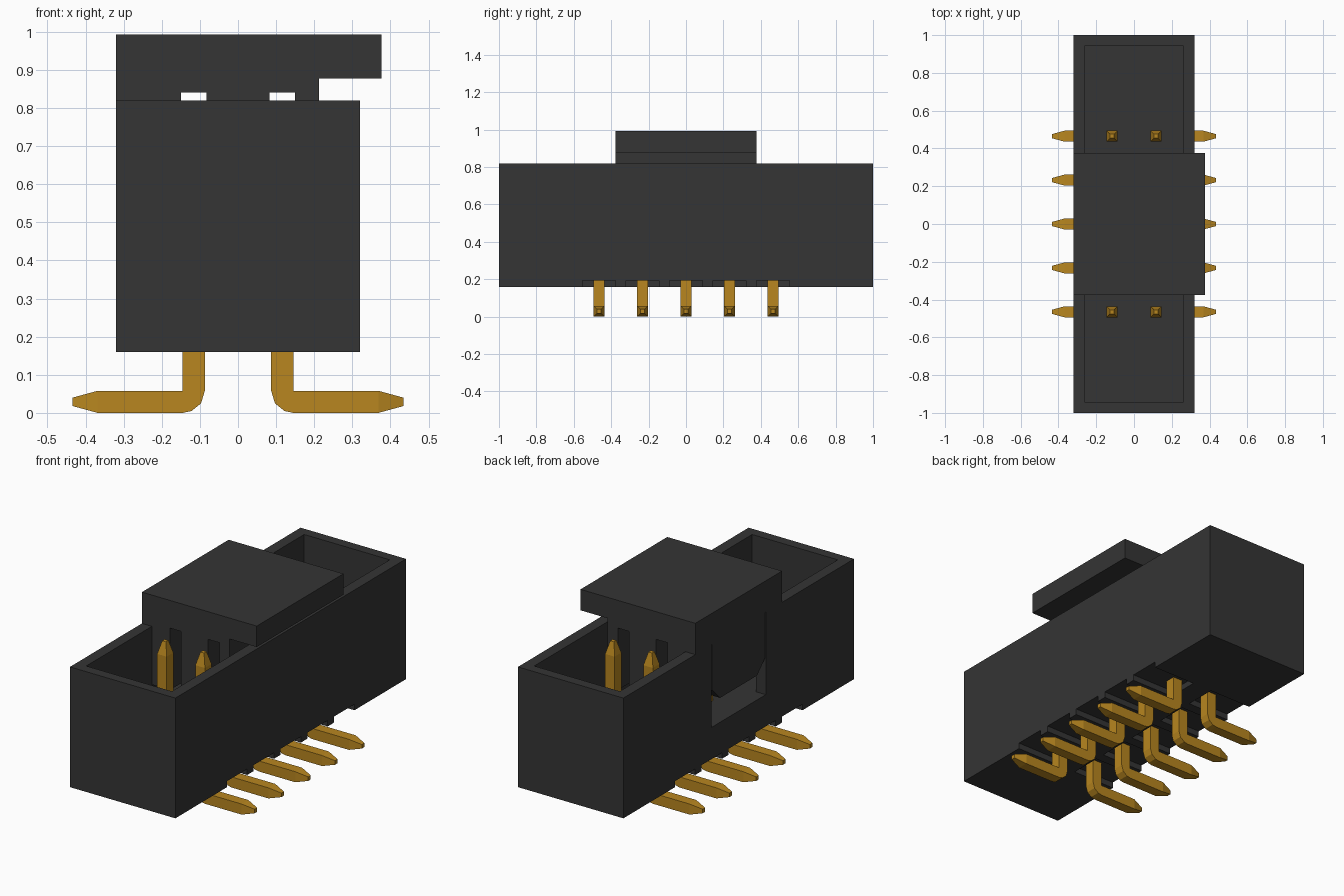
import bpy
import bmesh

if "Cube" in bpy.data.objects:
    bpy.data.objects.remove(bpy.data.objects["Cube"])


def material(name, rgb):
    m = bpy.data.materials.new(name)
    m.use_nodes = True
    m.diffuse_color = (*rgb, 1)
    bsdf = m.node_tree.nodes["Principled BSDF"]
    bsdf.inputs["Base Color"].default_value = (*rgb, 1)
    bsdf.inputs["Roughness"].default_value = 0.6
    return m


BLACK = material("black plastic", (0.035, 0.035, 0.035))
GOLD = material("gold metal", (0.48, 0.24, 0.014))


def finish(name, bm, mat):
    bmesh.ops.remove_doubles(bm, verts=bm.verts, dist=0.0001)
    bmesh.ops.recalc_face_normals(bm, faces=bm.faces)
    mesh = bpy.data.meshes.new(name)
    bm.to_mesh(mesh)
    bm.free()
    mesh.materials.append(mat)
    ob = bpy.data.objects.new(name, mesh)
    bpy.context.collection.objects.link(ob)
    return ob


def add_box(bm, x, y, z):
    verts = bmesh.ops.create_cube(bm, size=1)["verts"]
    for v in verts:
        v.co = [(a + b) / 2 + c * (b - a) for (a, b), c in zip((x, y, z), v.co)]


def boxes(name, *spans):
    bm = bmesh.new()
    for s in spans:
        add_box(bm, *s)
    return finish(name, bm, BLACK)


def extrude(name, points, offset):
    bm = bmesh.new()
    face = bm.faces.new([bm.verts.new(p) for p in points])
    geo = bmesh.ops.extrude_face_region(bm, geom=[face])["geom"]
    moved = [g for g in geo if isinstance(g, bmesh.types.BMVert)]
    bmesh.ops.translate(bm, verts=moved, vec=offset)
    return finish(name, bm, BLACK)


def cut(target, cutter):
    mod = target.modifiers.new("cut", "BOOLEAN")
    mod.operation = "DIFFERENCE"
    mod.solver = "EXACT"
    mod.object = cutter
    cutter.hide_render = True
    bpy.context.view_layer.objects.active = target
    bpy.ops.object.modifier_apply(modifier=mod.name)
    bpy.data.objects.remove(cutter)


PITCH = 0.2325
ROWS = [PITCH * i for i in range(-2, 3)]
PIN_X, HALF = 0.116, 0.029
FLOOR, RIM = 0.367, 0.82

# Shrouded housing: cavity, keying notch, and solder channels underneath
housing = boxes("housing", ((-0.32, 0.32), (-1, 1), (0.16, RIM)))
cut(housing, boxes("cavity", ((-0.26, 0.26), (-0.945, 0.945), (FLOOR, 1))))
cut(housing, boxes("notch", ((-0.4, -0.2), (-0.235, 0.235), (FLOOR, 1))))
cut(housing, boxes("channels", *[
    (span, (y - 0.088, y + 0.088), (0.1, 0.193))
    for y in ROWS for span in ((-0.4, -0.06), (0.06, 0.4))]))

# Pick-up cap: overhanging top and a stem slotted around the pins
STEM, SLOT, SLOT_TOP = 0.5, 0.034, 0.84
profile = [(-0.32, 0.992), (0.377, 0.992), (0.377, 0.877), (0.213, 0.877), (0.213, STEM)]
for x in (PIN_X, -PIN_X):
    profile += [(x + SLOT, STEM), (x + SLOT, SLOT_TOP),
                (x - SLOT, SLOT_TOP), (x - SLOT, STEM)]
profile += [(-0.258, STEM), (-0.258, RIM), (-0.32, RIM)]
extrude("pickup_cap", [(x, -0.376, z) for x, z in profile], (0, 0.752, 0))

# Key tab with chamfered corners that fills the notch
tab = [(-0.23, RIM), (-0.23, 0.57), (-0.16, STEM), (0.16, STEM), (0.23, 0.57), (0.23, RIM)]
extrude("key_tab", [(-0.319, y, z) for y, z in tab], (0.062, 0, 0))

# Bent pin sections: inner point, outer point, half width
INNER = (PIN_X + HALF, 2 * HALF)
SECTIONS = [
    ((0.434, 0.04), (0.434, 0.018), 0.011),
    ((0.368, 0.058), (0.368, 0), HALF),
    (INNER, (0.145, 0), HALF),
    (INNER, (0.122, 0.005), HALF),
    (INNER, (0.097, 0.025), HALF),
    (INNER, (0.087, 0.058), HALF),
    ((0.145, 0.745), (0.087, 0.745), HALF),
    ((0.127, 0.815), (0.105, 0.815), 0.011),
]


def pin(name, side, y):
    bm = bmesh.new()
    rings = []
    for (ax, az), (bx, bz), w in SECTIONS:
        corners = ((ax, -w, az), (ax, w, az), (bx, w, bz), (bx, -w, bz))
        rings.append([bm.verts.new((side * px, y + py, pz)) for px, py, pz in corners])
    for a, b in zip(rings, rings[1:]):
        for i in range(4):
            j = (i + 1) % 4
            bm.faces.new((a[i], a[j], b[j], b[i]))
    bm.faces.new(rings[0])
    bm.faces.new(rings[-1])
    finish(name, bm, GOLD)


for i, y in enumerate(ROWS):
    pin(f"left_pin_{i + 1}", 1, y)
    pin(f"right_pin_{i + 1}", -1, y)
